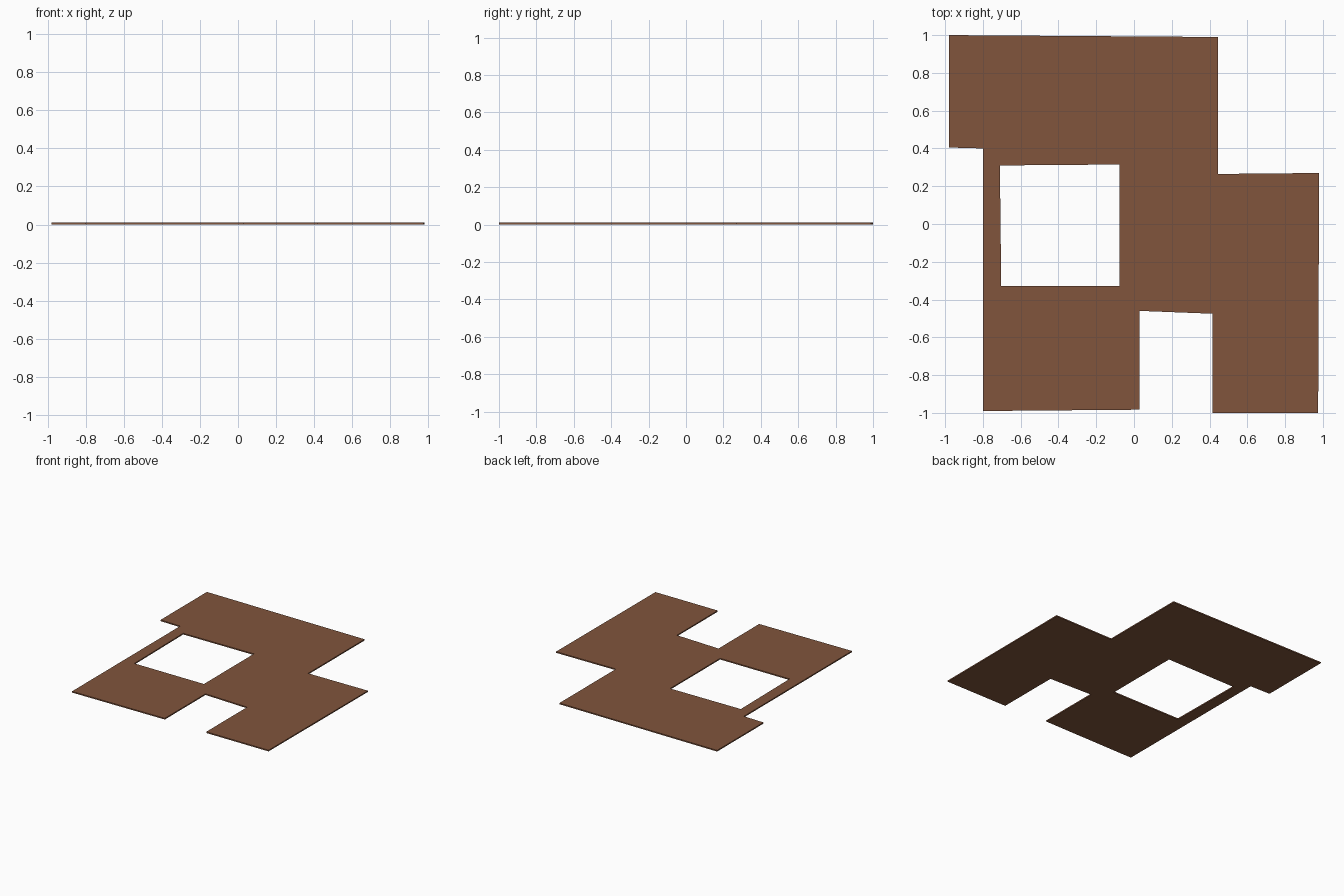
import bpy, bmesh

if "Cube" in bpy.data.objects:
    bpy.data.objects.remove(bpy.data.objects["Cube"])

THICKNESS = 0.01

# outer outline and the window opening, seen from above
OUTLINE = [(-0.98, 1.0), (0.445, 0.99), (0.445, 0.265), (0.98, 0.27),
           (0.975, -1.0), (0.415, -1.0), (0.415, -0.475), (0.03, -0.46),
           (0.03, -0.983), (-0.80, -0.99), (-0.80, 0.40), (-0.98, 0.405)]
OPENING = [(-0.71, 0.31), (-0.077, 0.315), (-0.077, -0.328), (-0.703, -0.328)]


def add_loop(bm, points):
    verts = [bm.verts.new((x, y, 0)) for x, y in points]
    return [bm.edges.new((a, b)) for a, b in zip(verts, verts[1:] + verts[:1])]


# flat sheet with a hole, thickened upward
bm = bmesh.new()
edges = add_loop(bm, OUTLINE) + add_loop(bm, OPENING)
bmesh.ops.triangle_fill(bm, edges=edges, use_beauty=True, use_dissolve=False)
result = bmesh.ops.extrude_face_region(bm, geom=bm.faces[:], use_keep_orig=True)
for v in result["geom"]:
    if isinstance(v, bmesh.types.BMVert):
        v.co.z = THICKNESS
bmesh.ops.recalc_face_normals(bm, faces=bm.faces[:])

mesh = bpy.data.meshes.new("floor_plate")
bm.to_mesh(mesh)
bm.free()

# warm brown wood
wood = bpy.data.materials.new("brown_wood")
wood.diffuse_color = (0.22, 0.09, 0.045, 1)
wood.use_nodes = True
wood.node_tree.nodes["Principled BSDF"].inputs["Base Color"].default_value = wood.diffuse_color
mesh.materials.append(wood)

plate = bpy.data.objects.new("floor_plate", mesh)
bpy.context.collection.objects.link(plate)
